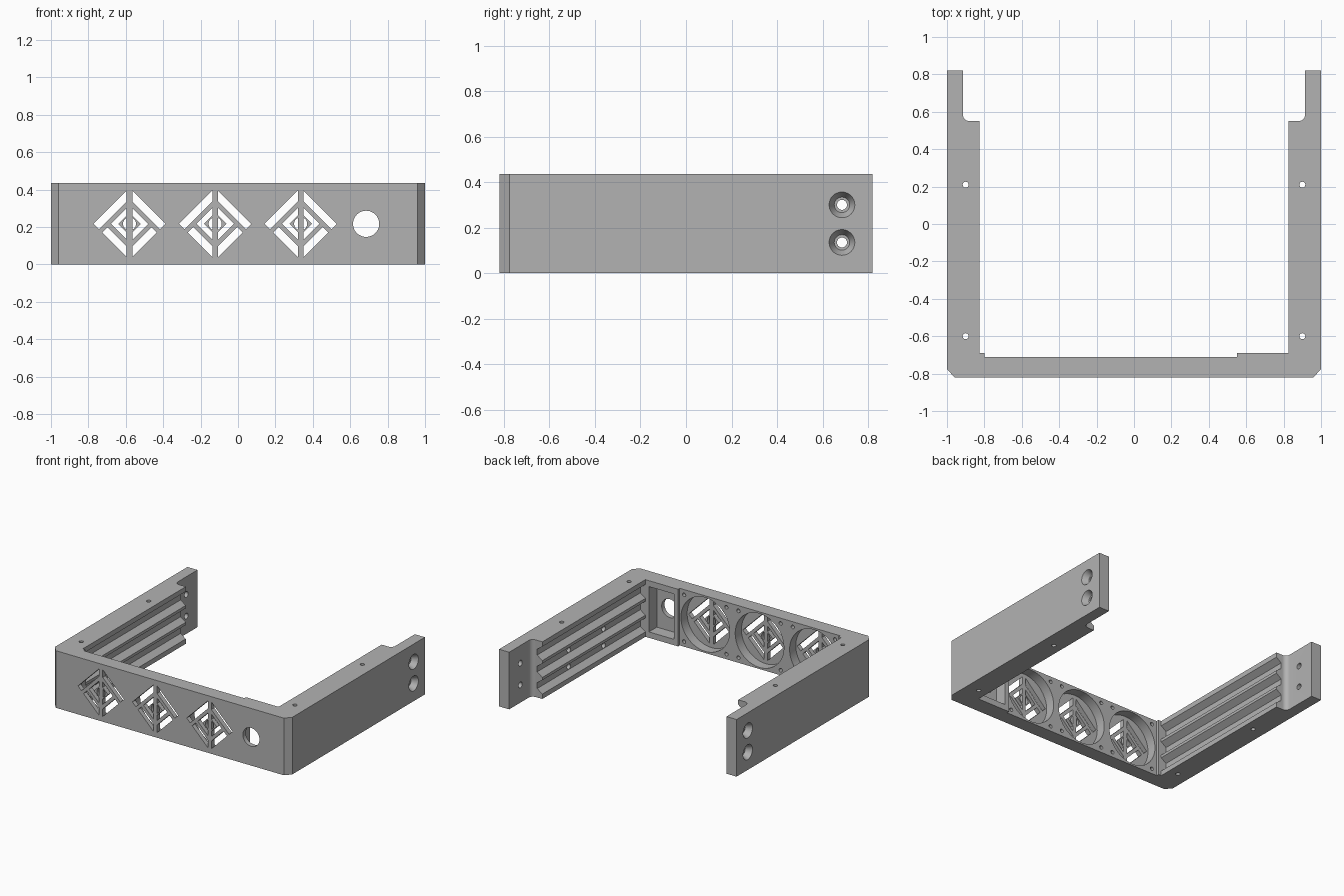
import bpy, bmesh, math

if "Cube" in bpy.data.objects:
    bpy.data.objects.remove(bpy.data.objects["Cube"])

H = 0.435
MID = 0.217
FANS = (-0.58, -0.122, 0.335)

grey = bpy.data.materials.new("plain_grey")
grey.use_nodes = True
grey.diffuse_color = (0.45, 0.45, 0.45, 1)
grey.node_tree.nodes["Principled BSDF"].inputs["Base Color"].default_value = (0.45, 0.45, 0.45, 1)


def place(axis, a, b, t):
    return {"x": (t, a, b), "y": (a, t, b), "z": (a, b, t)}[axis]


def loft(bm, axis, low, lo, high, hi):
    """Solid between two matching outlines along an axis."""
    v0 = [bm.verts.new(place(axis, a, b, lo)) for a, b in low]
    v1 = [bm.verts.new(place(axis, a, b, hi)) for a, b in high]
    bm.faces.new(v0)
    bm.faces.new(v1)
    for i in range(len(v0)):
        j = (i + 1) % len(v0)
        bm.faces.new((v0[i], v0[j], v1[j], v1[i]))


def prism(bm, axis, pts, lo, hi):
    loft(bm, axis, pts, lo, pts, hi)


def arc(a, b, r, start=0, sweep=360, n=32):
    count = n if sweep == 360 else n + 1
    angles = [math.radians(start + sweep * i / n) for i in range(count)]
    return [(a + r * math.cos(t), b + r * math.sin(t)) for t in angles]


def rect(a0, a1, b0, b1):
    return [(a0, b0), (a1, b0), (a1, b1), (a0, b1)]


def make(name, bm):
    bmesh.ops.recalc_face_normals(bm, faces=bm.faces)
    mesh = bpy.data.meshes.new(name)
    bm.to_mesh(mesh)
    bm.free()
    mesh.materials.append(grey)
    ob = bpy.data.objects.new(name, mesh)
    bpy.context.scene.collection.objects.link(ob)
    return ob


# U-shaped body: chamfered front corners, thinner rear tabs, raised inner ledges
right = [(0.96, -0.82), (1, -0.775), (1, 0.82), (0.915, 0.82)]
right += arc(0.88, 0.585, 0.035, 0, -90, 8) + [(0.825, 0.55)]
left = [(-a, b) for a, b in reversed(right)]
inner = [(0.825, -0.69), (0.55, -0.69), (0.55, -0.71),
         (-0.8, -0.71), (-0.8, -0.69), (-0.825, -0.69)]
bm = bmesh.new()
prism(bm, "z", right + inner + left, 0, H)
frame = make("bracket_frame", bm)

cutters = []

# Round fan ducts, rear pocket and fan screw holes
bm = bmesh.new()
for x in FANS:
    prism(bm, "y", arc(x, MID, 0.205, n=64), -0.785, -0.6)
    for sx in (-1, 1):
        for sz in (-1, 1):
            prism(bm, "y", arc(x + sx * 0.178, MID + sz * 0.178, 0.014, n=16), -0.76, -0.6)
prism(bm, "y", rect(0.585, 0.795, 0.045, H - 0.045), -0.785, -0.6)
cutters.append(make("duct_cutter", bm))

# Diamond grille slots and the round front opening
bm = bmesh.new()
g = 0.015


def diag(p, q):
    """Point on the slanted axes: p rises toward the top, q toward the bottom."""
    return (p + q) / 2, (p - q) / 2


for x in FANS:
    for s in (-1, 1):
        upper = [(g, 0.193 - g), diag(0.193, 0.193), diag(0.135, 0.193), (g, 0.135 - g)]
        lower = [(g, g - 0.193), diag(0.1, 0.193), diag(0.1, 0.135), (g, g - 0.135)]
        chevron = [(g, 0.1 - g), (0.1, 0), (g, g - 0.1), (g, g - 0.06), (0.06, 0), (g, 0.06 - g)]
        hub = arc(0, 0, 0.035, -64, 128, 12)
        for shape in (upper, lower, chevron, hub):
            prism(bm, "y", [(x + s * a, MID + b) for a, b in shape], -0.9, -0.75)
prism(bm, "y", arc(0.685, MID, 0.07, n=48), -0.9, -0.75)
cutters.append(make("grille_cutter", bm))

# Long trapezoid grooves on the inner arm faces
bm = bmesh.new()
for s in (-1, 1):
    for z in (0.09, MID, H - 0.09):
        groove = [(s * 0.8, z - 0.071), (s * 0.8, z + 0.071),
                  (s * 0.868, z + 0.022), (s * 0.868, z - 0.022)]
        prism(bm, "y", groove, -0.69, 0.7)
cutters.append(make("groove_cutter", bm))

# Countersinks on the rear tabs
bm = bmesh.new()
for s in (-1, 1):
    for z in (0.135, 0.3):
        loft(bm, "x", arc(0.685, z, 0.034), s * 0.955, arc(0.685, z, 0.0616), s * 1.01)
cutters.append(make("countersink_cutter", bm))

# Screw holes: rear tabs, blind holes inside one arm, vertical holes
bm = bmesh.new()
for s in (-1, 1):
    for z in (0.135, 0.3):
        prism(bm, "x", arc(0.685, z, 0.022, n=24), s * 0.88, s * 1.05)
    for y in (0.21, -0.6):
        prism(bm, "z", arc(s * 0.9, y, 0.016, n=20), -0.1, H + 0.1)
for y in (0.17, -0.25):
    for z in (0.09, MID):
        prism(bm, "x", arc(y, z, 0.02, n=20), 0.84, 0.94)
cutters.append(make("hole_cutter", bm))

# Carve the frame and bake the result
for cutter in cutters:
    mod = frame.modifiers.new(cutter.name, "BOOLEAN")
    mod.operation = "DIFFERENCE"
    mod.solver = "EXACT"
    mod.object = cutter
    cutter.hide_render = True
bpy.context.view_layer.update()
baked = bpy.data.meshes.new_from_object(frame.evaluated_get(bpy.context.evaluated_depsgraph_get()))
frame.modifiers.clear()
frame.data = baked
for cutter in cutters:
    bpy.data.objects.remove(cutter)

# Smooth the round walls, keep edges sharp
bpy.ops.object.select_all(action="DESELECT")
frame.select_set(True)
bpy.context.view_layer.objects.active = frame
bpy.ops.object.shade_smooth_by_angle(angle=math.radians(25))
